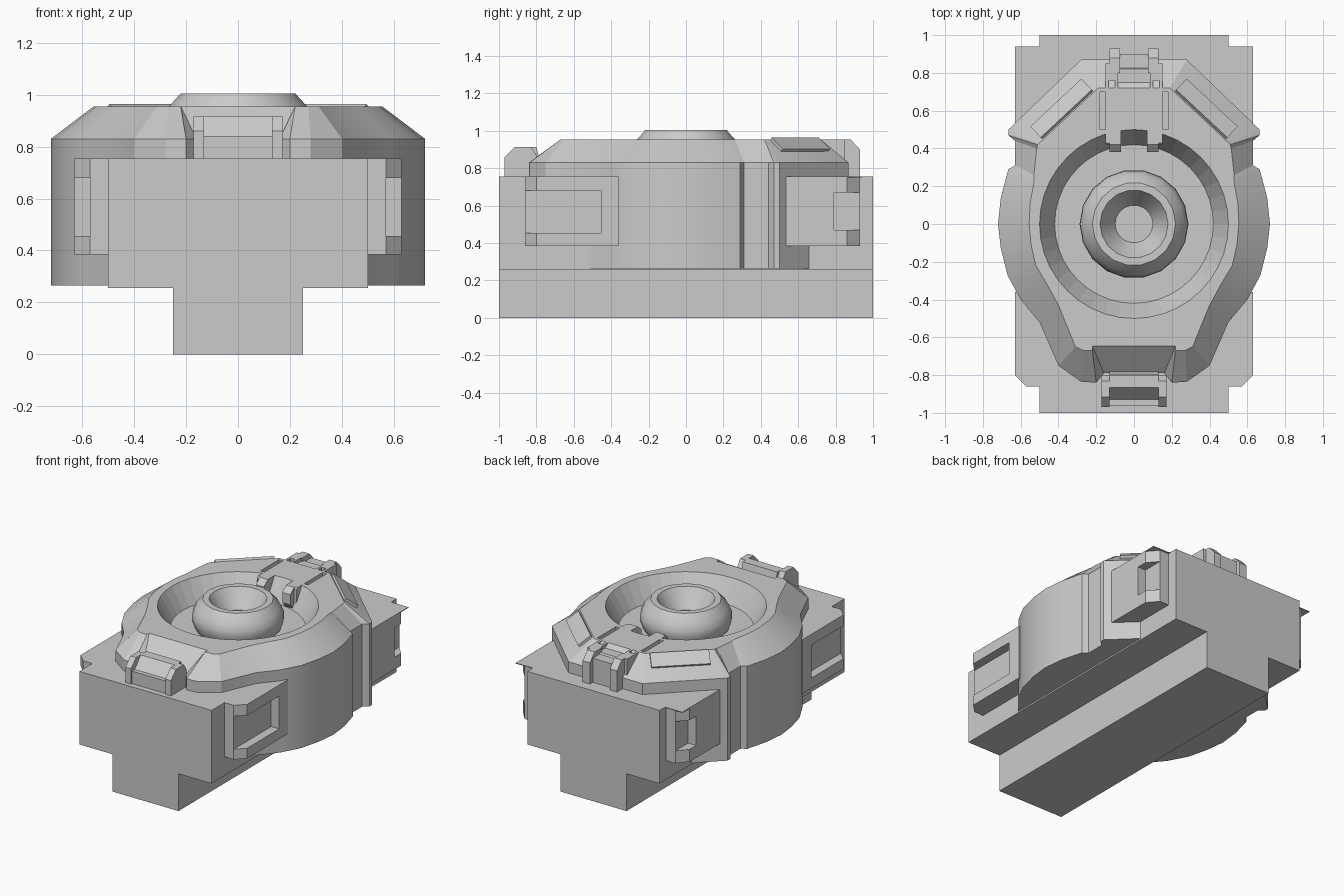
import bpy, bmesh, math
from mathutils import Matrix, Vector

if "Cube" in bpy.data.objects:
    bpy.data.objects.remove(bpy.data.objects["Cube"])


def make(name, bm):
    bmesh.ops.recalc_face_normals(bm, faces=bm.faces)
    me = bpy.data.meshes.new(name)
    bm.to_mesh(me)
    bm.free()
    ob = bpy.data.objects.new(name, me)
    bpy.context.collection.objects.link(ob)
    return ob


def loft(name, loops, caps=True):
    """Skin between loops that have equal point counts."""
    bm = bmesh.new()
    rings = [[bm.verts.new(p) for p in lp] for lp in loops]
    n = len(rings[0])
    for a, b in zip(rings, rings[1:]):
        for i in range(n):
            j = (i + 1) % n
            bm.faces.new((a[i], a[j], b[j], b[i]))
    if caps:
        bm.faces.new(rings[0][::-1])
        bm.faces.new(rings[-1])
    return make(name, bm)


def plan_prism(name, pts, z0, z1):
    return loft(name, [[(x, y, z) for x, y in pts] for z in (z0, z1)])


def side_prism(name, pts, x0, x1):
    return loft(name, [[(x, y, z) for y, z in pts] for x in (x0, x1)])


def box(name, x0, x1, y0, y1, z0, z1):
    return plan_prism(name, [(x0, y0), (x1, y0), (x1, y1), (x0, y1)], z0, z1)


def turned(name, profile, sides):
    """Solid of revolution from (radius, z) points."""
    return loft(name, [[(r * math.cos(2 * math.pi * i / sides), r * math.sin(2 * math.pi * i / sides), z)
                        for i in range(sides)] for r, z in profile])


def cut(ob, cutter):
    cutter.hide_render = True
    cutter.hide_set(True)
    m = ob.modifiers.new("cut", 'BOOLEAN')
    m.operation = 'DIFFERENCE'
    m.solver = 'EXACT'
    m.object = cutter


def mirror(ob):
    ob.modifiers.new("mirror", 'MIRROR')


def smooth(ob, angle=30):
    bpy.ops.object.select_all(action='DESELECT')
    ob.select_set(True)
    bpy.context.view_layer.objects.active = ob
    bpy.ops.object.shade_smooth_by_angle(angle=math.radians(angle))


# T-shaped base block
half = [(0.25, 0), (0.25, 0.255), (0.5, 0.255), (0.5, 0.755)]
section = half + [(-x, z) for x, z in reversed(half)]
loft("base_block", [[(x, y, z) for x, z in section] for y in (-1, 1)])

# Round housing: right half as lower outline / upper outline pairs
pairs = [(.16, -.79, .22, -.645), (.20, -.84, .22, -.67), (.28, -.835, .27, -.67),
         (.40, -.75, .31, -.65), (.50, -.52, .40, -.43), (.60, -.40, .46, -.32),
         (.67, -.27, .52, -.22), (.705, -.13, .545, -.11), (.72, 0, .555, 0),
         (.705, .14, .55, .11), (.665, .29, .53, .22), (.63, .31, .53, .26),
         (.63, .44, .515, .40), (.665, .47, .51, .42), (.665, .50, .50, .43),
         (.28, .87, .19, .72)]
full = pairs + [(-a, b, -c, d) for a, b, c, d in reversed(pairs)]
housing = loft("housing", [[(a, b, .265) for a, b, c, d in full],
                           [(a, b, .83) for a, b, c, d in full],
                           [(c, d, .955) for a, b, c, d in full]])
cut(housing, turned("dish_cutter", [(.42, .81), (.50, .955), (.515, .98)], 40))
for s in (-1, 1):
    xs = sorted((s * .14, s * .18))
    cut(housing, box("slot_cutter", xs[0], xs[1], .5, .7, .87, 1.0))
smooth(housing, 20)

# Central hub with a funnel hole
hub = turned("hub", [(.25, .79), (.27, .82), (.288, .87), (.285, .91), (.265, .955),
                     (.22, 1.005), (.18, 1.005), (.14, .94), (.10, .88)], 18)
smooth(hub, 35)

# Front side pods with an open recess
front_pod = plan_prism("front_pod", [(.48, -.86), (.57, -.86), (.63, -.80), (.63, -.36), (.48, -.36)],
                       .385, .755)
cut(front_pod, box("front_pod_cutter", .57, .7, -.9, -.455, .455, .68))
mirror(front_pod)

# Rear side pods with a notch, and the thin lip above them
rear_pod = plan_prism("rear_pod", [(.48, .47), (.63, .47), (.63, .86), (.57, .93), (.48, .93)],
                      .385, .752)
cut(rear_pod, box("rear_pod_cutter", .57, .7, .79, 1.0, .47, .67))
mirror(rear_pod)
mirror(box("rear_lip", .48, .63, .47, .94, .75, .755))

# Raised panels on the rear slopes
e = Vector((.31, -.29, 0)).normalized()
o = Vector((.29, .31, 0)).normalized()
z = Vector((0, 0, 1))
f, n = o * .8 - z * .6, o * .6 + z * .8
panel = box("slope_panel", -.185, .185, -.05, .05, -.03, .015)
rot = Matrix((e, f, n)).transposed().to_4x4()
panel.data.transform(Matrix.Translation((.38, .607, .922)) @ rot)
mirror(panel)

# Front latch: sloped centre between two arms
side_prism("front_latch", [(-.96, .75), (-.96, .84), (-.93, .84), (-.865, .915),
                           (-.80, .915), (-.78, .83), (-.78, .75)], -.13, .13)
mirror(side_prism("front_latch_arm", [(-.97, .75), (-.97, .86), (-.915, .915), (-.83, .915),
                                      (-.80, .87), (-.80, .75)], .13, .172))

# Rear latch: centre plate, notched rails, front teeth and rear prongs
side_prism("rear_latch_plate", [(.46, .80), (.50, .93), (.82, .93), (.87, .86), (.87, .75), (.46, .75)],
           -.09, .09)
rail = side_prism("rear_latch_rail", [(.42, .80), (.42, .945), (.43, .955), (.85, .955), (.85, .75),
                                      (.46, .75)], .085, .15)
cut(rail, box("rail_cutter", .10, .135, .56, .76, .88, 1.0))
mirror(rail)
mirror(side_prism("rear_latch_tooth", [(.38, .85), (.38, .92), (.42, .955), (.5, .955), (.5, .80), (.42, .80)],
                  .07, .13))
mirror(side_prism("rear_latch_prong", [(.80, .75), (.80, .955), (.88, .955), (.93, .90), (.93, .75)],
                  .075, .13))
box("rear_latch_bar", -.08, .08, .81, .90, .75, .92)
